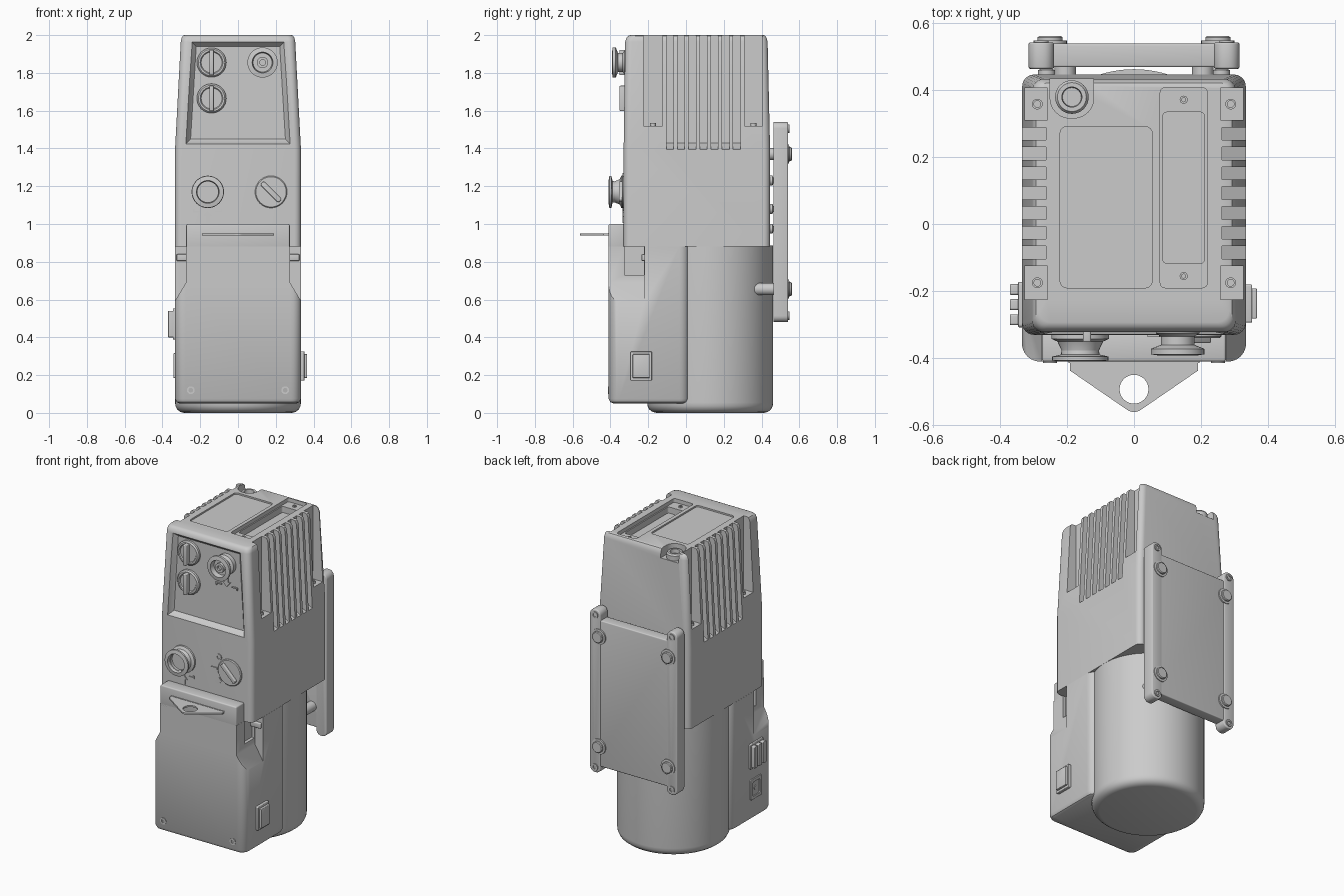
import bpy, bmesh
from math import sin, cos, pi, radians

if "Cube" in bpy.data.objects:
    bpy.data.objects.remove(bpy.data.objects["Cube"])


def rrect(cu, cv, hu, hv, r, n=6):
    """Rounded rectangle outline."""
    pts = []
    for i, (su, sv) in enumerate([(1, 1), (-1, 1), (-1, -1), (1, -1)]):
        for k in range(n + 1):
            a = pi / 2 * (i + k / n)
            pts.append((cu + su * (hu - r) + r * cos(a), cv + sv * (hv - r) + r * sin(a)))
    return pts


def circle(cu, cv, r, n=32):
    return [(cu + r * cos(2 * pi * i / n), cv + r * sin(2 * pi * i / n)) for i in range(n)]


def loft(name, sections, axis='z'):
    """Skin equal-length outlines placed at heights along an axis."""
    bm = bmesh.new()
    rings = []
    for h, pts in sections:
        rings.append([bm.verts.new({'x': (h, u, v), 'y': (u, h, v), 'z': (u, v, h)}[axis]) for u, v in pts])
    for a, b in zip(rings, rings[1:]):
        for i in range(len(a)):
            j = (i + 1) % len(a)
            bm.faces.new((a[i], a[j], b[j], b[i]))
    bm.faces.new(rings[0])
    bm.faces.new(rings[-1])
    bmesh.ops.recalc_face_normals(bm, faces=bm.faces)
    me = bpy.data.meshes.new(name)
    bm.to_mesh(me)
    bm.free()
    ob = bpy.data.objects.new(name, me)
    bpy.context.collection.objects.link(ob)
    return ob


def apply(ob, mod):
    bpy.context.view_layer.objects.active = ob
    bpy.ops.object.modifier_apply(modifier=mod.name)


def prism(name, pts, a, b, axis='z', bevel=0):
    ob = loft(name, [(a, pts), (b, pts)], axis)
    if bevel:
        m = ob.modifiers.new("bevel", 'BEVEL')
        m.width, m.segments, m.angle_limit = bevel, 3, radians(40)
        apply(ob, m)
    return ob


def box(name, x0, x1, y0, y1, z0, z1, bevel=0):
    return prism(name, [(x0, y0), (x1, y0), (x1, y1), (x0, y1)], z0, z1, 'z', bevel)


def lathe(name, u, v, profile, axis='y', n=32):
    """Turned part; profile is (radius, position along axis)."""
    return loft(name, [(h, circle(u, v, r, n)) for r, h in profile], axis)


def cut(ob, cutter):
    m = ob.modifiers.new("cut", 'BOOLEAN')
    m.operation, m.solver, m.object = 'DIFFERENCE', 'EXACT', cutter
    apply(ob, m)
    bpy.data.objects.remove(cutter)


# Upper housing: straight below, tapered above, rounded top edge
secs = [(0.88, .333, -.33, .445), (1.4, .333, -.33, .445), (1.965, .303, -.322, .432),
        (1.985, .299, -.315, .427), (1.996, .292, -.305, .42), (2.0, .283, -.293, .41)]
housing = loft("upper_housing", [(z, rrect(0, (a + b) / 2, hx, (b - a) / 2, .035)) for z, hx, a, b in secs])

# Cooling grooves and screw pockets on both sides
for s in (-1, 1):
    for i in range(7):
        y = -.085 + i * .059
        prof = [(s * .262, 1.43), (s * .4, 1.36), (s * .4, 2.1), (s * .262, 2.1)]
        cut(housing, prism("groove_cutter", prof, y - .019, y + .019, 'y'))
    for y0, y1, ys in ((-.225, -.125, -.175), (.31, .405, .357)):
        cut(housing, box("pocket_cutter", min(s * .258, s * .4), max(s * .258, s * .4), y0, y1, 1.52, 2.1))
        lathe("pocket_screw", s * .288, ys, [(.016, 1.51), (.016, 1.535), (.01, 1.535), (.01, 1.528)], 'z', 16)

# Top recesses: shallow label panel, stepped channel and corner notch
cut(housing, prism("panel_cutter", rrect(-.083, .05, .137, .24, .02), 1.99, 2.1))
cut(housing, prism("channel_cutter", rrect(.148, .108, .07, .298, .015), 1.975, 2.1))
cut(housing, prism("channel_deep_cutter", rrect(.148, .108, .062, .225, .012), 1.935, 2.1))
cut(housing, prism("notch_cutter", rrect(-.185, .44, .065, .125, .06), 1.94, 2.1))
lathe("corner_port", -.185, .378, [(.05, 1.93), (.05, 1.97), (.043, 1.98), (.03, 1.98), (.028, 1.955)], 'z')
for y in (.37, -.155):
    lathe("channel_screw", .148, y, [(.012, 1.965), (.012, 1.982), (.006, 1.982), (.006, 1.977)], 'z', 16)

# Recessed front panel with sloping walls
def trapezoid(d):
    return [(-.275 + d, 1.425 + d), (.275 - d, 1.425 + d), (.245 - d, 1.965 - d), (-.245 + d, 1.965 - d)]
cut(housing, loft("front_panel_cutter", [(-.36, trapezoid(-.008)), (-.325, trapezoid(0)), (-.298, trapezoid(.024))], 'y'))

# Slotted caps with finger bars
for z in (1.855, 1.665):
    lathe("battery_cap", -.14, z, [(.078, -.28), (.078, -.312), (.07, -.32), (.06, -.32), (.055, -.314)])
    box("battery_cap_bar", -.152, -.128, -.352, -.3, z - .067, z + .067, .005)

# Turned connectors
lathe("upper_connector", .13, 1.855, [(.065, -.28), (.065, -.325), (.05, -.335), (.05, -.36), (.08, -.372), (.08, -.388),
      (.055, -.392), (.05, -.36), (.03, -.36), (.03, -.38), (.015, -.38), (.015, -.365)])
lathe("lower_connector", -.16, 1.17, [(.086, -.32), (.086, -.342), (.068, -.35), (.055, -.378), (.055, -.388),
      (.084, -.395), (.084, -.406), (.06, -.41), (.055, -.37)])

# Rotary selector and raised markers
lathe("selector_dial", .175, 1.17, [(.085, -.32), (.085, -.335), (.08, -.34)])
d = .7071
bar = [(.175 + d * (u + v), 1.17 + d * (v - u)) for u, v in rrect(0, 0, .068, .014, .01)]
prism("selector_bar", bar, -.33, -.355, 'y', .004)
lathe("selector_mark_round", .095, 1.25, [(.02, -.32), (.02, -.336), (.011, -.336), (.011, -.331)], n=16)
box("selector_mark_dash", .04, .085, -.336, -.32, 1.165, 1.177)
prism("selector_mark_square", [(.07, 1.09), (.09, 1.07), (.118, 1.098), (.098, 1.118)], -.336, -.32, 'y')

def marks(x, z, s, y):
    """Arrow with two corner brackets; s = 1 points up."""
    a = [(0, .04), (.028, .008), (.012, .008), (.012, -.028), (-.012, -.028), (-.012, .008), (-.028, .008)]
    prism("arrow_mark", [(x + u, z + s * v) for u, v in a], y, y + .02, 'y')
    for k in (-1, 1):
        b = [(.038, .028), (.078, .028), (.078, .046), (.07, .046), (.07, .036), (.038, .036)]
        prism("bracket_mark", [(x + k * u, z + s * v) for u, v in b], y, y + .02, 'y')

marks(-.16, 1.033, 1, -.336)
marks(.13, 1.745, -1, -.305)

# Lower front case with side pockets and raised lip
case = loft("front_case", [(z, rrect(0, -.195, .334 - i, .215 - i, .055 - i)) for z, i in
                           ((.05, .025), (.057, .01), (.075, 0), (.88, 0))])
for s in (-1, 1):
    prof = [(s * .275, .69), (s * .335, .59), (s * .42, .45), (s * .42, 1.1), (s * .275, 1.1)]
    cut(case, prism("case_side_cutter", prof, -.5, -.22, 'y'))
    cut(case, box("latch_pocket_cutter", min(s * .255, s * .4), max(s * .255, s * .4), -.325, -.222, .73, .9))
    box("side_latch", min(s * .25, s * .325), max(s * .25, s * .325), -.235, -.205, .805, .84, .005)
    lathe("case_screw", s * .25, .12, [(.021, -.4), (.021, -.414), (.012, -.414), (.012, -.409)], n=16)
box("case_lip", -.274, .274, -.41, -.325, .86, 1.0, .008)
box("tab_slot_frame", -.195, .195, -.414, -.4, .938, .952)

# Pull tab with hole
tip = [(.035 * cos(a), -.525 + .035 * sin(a)) for a in [radians(-127 + 74 / 8 * i) for i in range(9)]]
tab = prism("pull_tab", [(-.19, -.38), (-.19, -.437)] + tip + [(.19, -.437), (.19, -.38)], .94, .95)
cut(tab, lathe("tab_hole_cutter", 0, -.492, [(.043, .9), (.043, 1.0)], 'z'))

# Side fittings: switch on the right, plug and socket on the left
sw = prism("side_switch", rrect(-.237, .248, .057, .077, .006), .32, .352, 'x', .004)
prism("switch_rocker", rrect(-.237, .248, .045, .063, .004), .34, .366, 'x', .004)
prism("side_plug_base", rrect(-.24, .47, .068, .082, .01), -.345, -.32, 'x', .004)
for y in (-.285, -.24, -.195):
    prism("side_plug_ridge", rrect(y, .47, .016, .07, .006), -.37, -.335, 'x', .003)
sock = prism("side_socket", rrect(-.237, .25, .055, .066, .008), -.342, -.32, 'x', .003)
cut(sock, prism("socket_cutter", rrect(-.237, .25, .036, .046, .01), -.36, -.328, 'x'))
lathe("socket_pin", -.237, .25, [(.014, -.32), (.014, -.338)], 'x', 16)

# Round tank below the housing
lathe("round_tank", 0, .128, [(.285, 0), (.305, .005), (.322, .018), (.331, .036), (.333, .055), (.333, .885)], 'z', 96)

# Rear mounting plate with corner ears, bolts and standoffs
prism("mounting_plate", rrect(0, 1.0, .3, .475, .01), .467, .537, 'y', .006)
for s in (-1, 1):
    prism("plate_rail", rrect(s * .276, 1.01, .038, .53, .034), .462, .541, 'y', .006)
    for z in (1.37, .655):
        lathe("plate_bolt", s * .25, z, [(.05, .53), (.05, .546), (.037, .547), (.037, .556), (.032, .56)])
        lathe("plate_standoff", s * .205, z, [(.032, .36), (.032, .47)])
    for z in (1.505, .515):
        lathe("ear_bush", s * .276, z, [(.022, .535), (.022, .547), (.012, .547), (.012, .538)], n=16)
    for z in (1.23, 1.08, .975):
        lathe("rear_boss", s * .26, z, [(.026, .43), (.026, .458), (.015, .462)], n=20)

# Smooth shading with sharp edges kept
bpy.ops.object.select_all(action='DESELECT')
for ob in bpy.data.objects:
    ob.select_set(True)
bpy.context.view_layer.objects.active = housing
bpy.ops.object.shade_smooth_by_angle(angle=radians(32))
